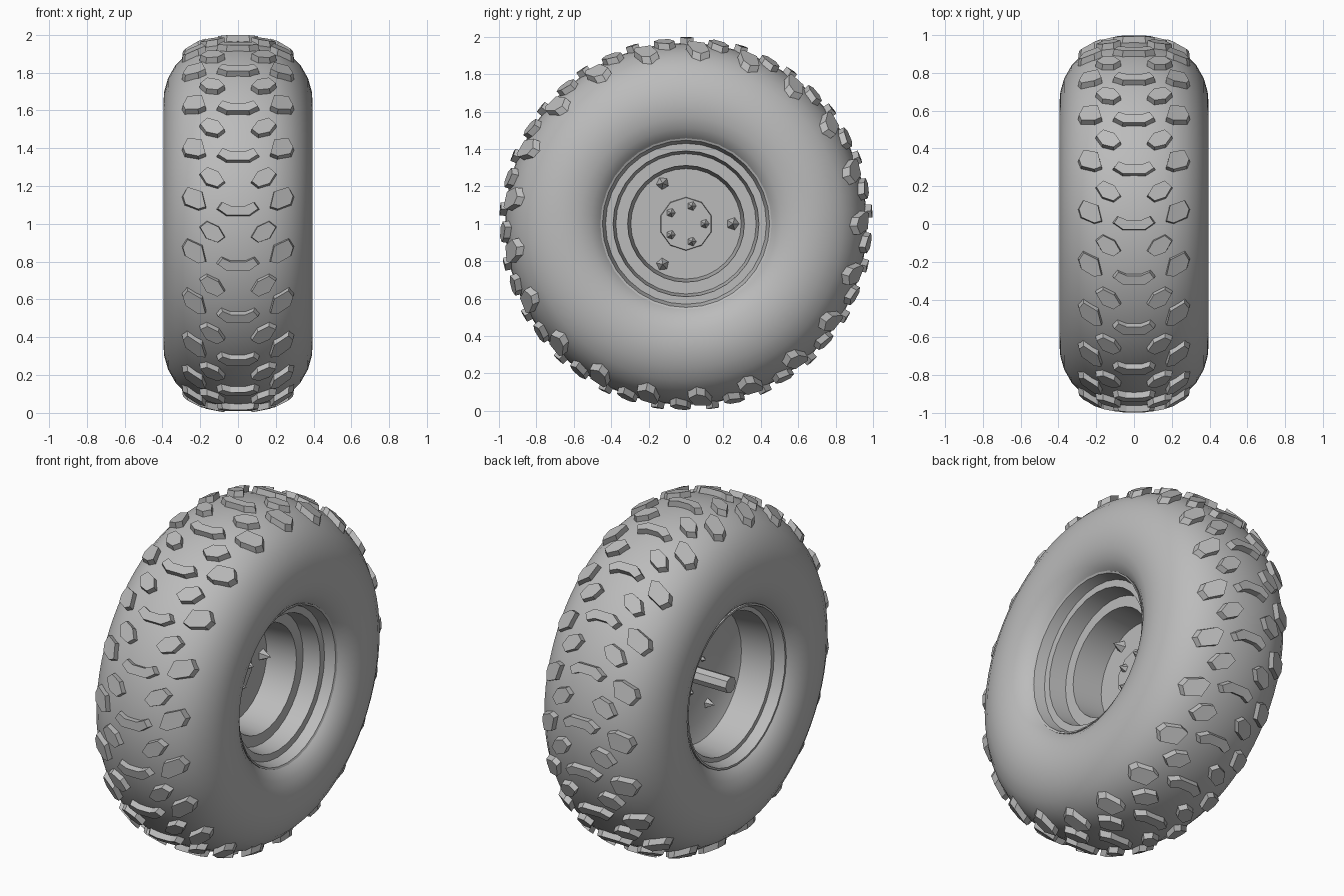
import bpy, bmesh, math
from mathutils import Vector, Matrix

cube = bpy.data.objects.get("Cube")
if cube:
    bpy.data.objects.remove(cube)

grey = bpy.data.materials.new("plain grey")
grey.use_nodes = True
COLOUR = (0.5, 0.5, 0.5, 1)
grey.diffuse_color = COLOUR
grey.node_tree.nodes["Principled BSDF"].inputs["Base Color"].default_value = COLOUR


def finish(bm, name, smooth=None):
    """Turn a bmesh built around the x axis into an object standing on the ground."""
    bmesh.ops.recalc_face_normals(bm, faces=bm.faces)
    mesh = bpy.data.meshes.new(name)
    bm.to_mesh(mesh)
    bm.free()
    mesh.materials.append(grey)
    obj = bpy.data.objects.new(name, mesh)
    obj.location.z = 1
    bpy.context.collection.objects.link(obj)
    if smooth:
        bpy.ops.object.select_all(action='DESELECT')
        obj.select_set(True)
        bpy.context.view_layer.objects.active = obj
        bpy.ops.object.shade_smooth_by_angle(angle=math.radians(smooth))
    return obj


def lathe(name, profile, steps, smooth=35):
    """Spin (x, radius) points around the x axis."""
    bm = bmesh.new()
    verts = [bm.verts.new((x, 0, r)) for x, r in profile]
    edges = [bm.edges.new(pair) for pair in zip(verts, verts[1:])]
    bmesh.ops.spin(bm, geom=verts + edges, cent=(0, 0, 0), axis=(1, 0, 0),
                   angle=math.tau, steps=steps)
    bmesh.ops.remove_doubles(bm, verts=bm.verts, dist=0.0005)
    return finish(bm, name, smooth)


# Tyre carcass: half profile from crown to bead, mirrored
half = [(0, .967), (.08, .963), (.16, .948), (.22, .927), (.28, .89), (.33, .84),
        (.37, .77), (.39, .70), (.395, .64), (.388, .57), (.365, .51), (.335, .47), (.31, .45)]
lathe("tyre", [(-x, r) for x, r in half[:0:-1]] + half, 72, 60)


def crown(x):
    """Radius of the tyre surface at a distance from the middle."""
    x = abs(x)
    for (x0, r0), (x1, r1) in zip(half, half[1:]):
        if x <= x1:
            return r0 + (r1 - r0) * (x - x0) / (x1 - x0)


# Tread blocks: outlines as (across, around) offsets
COUNT = 21
middle = [(-.11, 0), (-.085, .036), (-.04, .016), (.04, .016),
          (.085, .036), (.11, 0), (.06, -.036), (-.06, -.036)]
inner = [(-.068, -.03), (-.03, -.06), (.03, -.038), (.064, .024), (.026, .056), (-.036, .026)]
outer = [(-.062, -.06), (-.022, -.072), (.048, -.038), (.062, .012), (.036, .062), (-.042, .028)]


def tread(name, outline, centre, offset, height, side=1):
    bm = bmesh.new()
    for i in range(COUNT):
        angle = math.radians(4.6 + offset) + math.tau * i / COUNT
        rings = []
        for lift, scale in ((-.012, 1.06), (height, .96)):
            ring = []
            for u, v in outline:
                x = side * (centre + u * scale)
                r = crown(x) + lift
                a = angle + v * scale
                ring.append(bm.verts.new((x, -r * math.cos(a), r * math.sin(a))))
            rings.append(ring)
        base, top = rings
        bm.faces.new(top)
        for k in range(len(top)):
            j = (k + 1) % len(top)
            bm.faces.new((base[k], base[j], top[j], top[k]))
    finish(bm, name)


tread("middle_tread", middle, 0, 0, .034)
for side, word in ((1, "left"), (-1, "right")):
    tread(word + "_inner_tread", inner, .138, -7, .033, side)
    tread(word + "_outer_tread", outer, .232, 4, .036, side)

# Stepped wheel rim with a deep disc on one side and an open barrel on the other
lathe("rim", [(-.02, 0), (-.02, .295), (.16, .312), (.16, .375), (.26, .39), (.26, .43),
              (.32, .447), (.325, .458), (.29, .458), (.2, .42), (-.2, .42), (-.29, .458),
              (-.33, .458), (-.33, .447), (-.27, .43), (-.27, .405), (-.09, .385),
              (-.05, .30), (-.05, 0)], 32)

# Hub plate and axle
lathe("hub_plate", [(-.03, 0), (-.03, .145), (-.005, .14), (-.005, 0)], 10, 20)
lathe("axle", [(-.03, 0), (-.03, .047), (-.29, .047), (-.29, 0)], 8, 20)


def studs(name, count, distance, radius, reach, x):
    """Pointed studs in a circle, sticking out of both faces of the disc."""
    bm = bmesh.new()
    for i in range(count):
        a = math.tau * i / count
        spot = Vector((x, distance * math.cos(a), distance * math.sin(a)))
        for way in (1, -1):
            turn = Matrix.Rotation(way * math.pi / 2, 4, 'Y')
            place = Matrix.Translation(spot + Vector((way * reach / 2, 0, 0)))
            bmesh.ops.create_cone(bm, cap_ends=False, segments=5, radius1=radius,
                                  radius2=0, depth=reach,
                                  matrix=place @ Matrix.Rotation(a, 4, 'X') @ turn)
    bmesh.ops.remove_doubles(bm, verts=bm.verts, dist=0.0005)
    finish(bm, name)


studs("wheel_lugs", 3, .25, .04, .07, -.03)
studs("hub_bolts", 5, .1, .034, .055, -.02)
